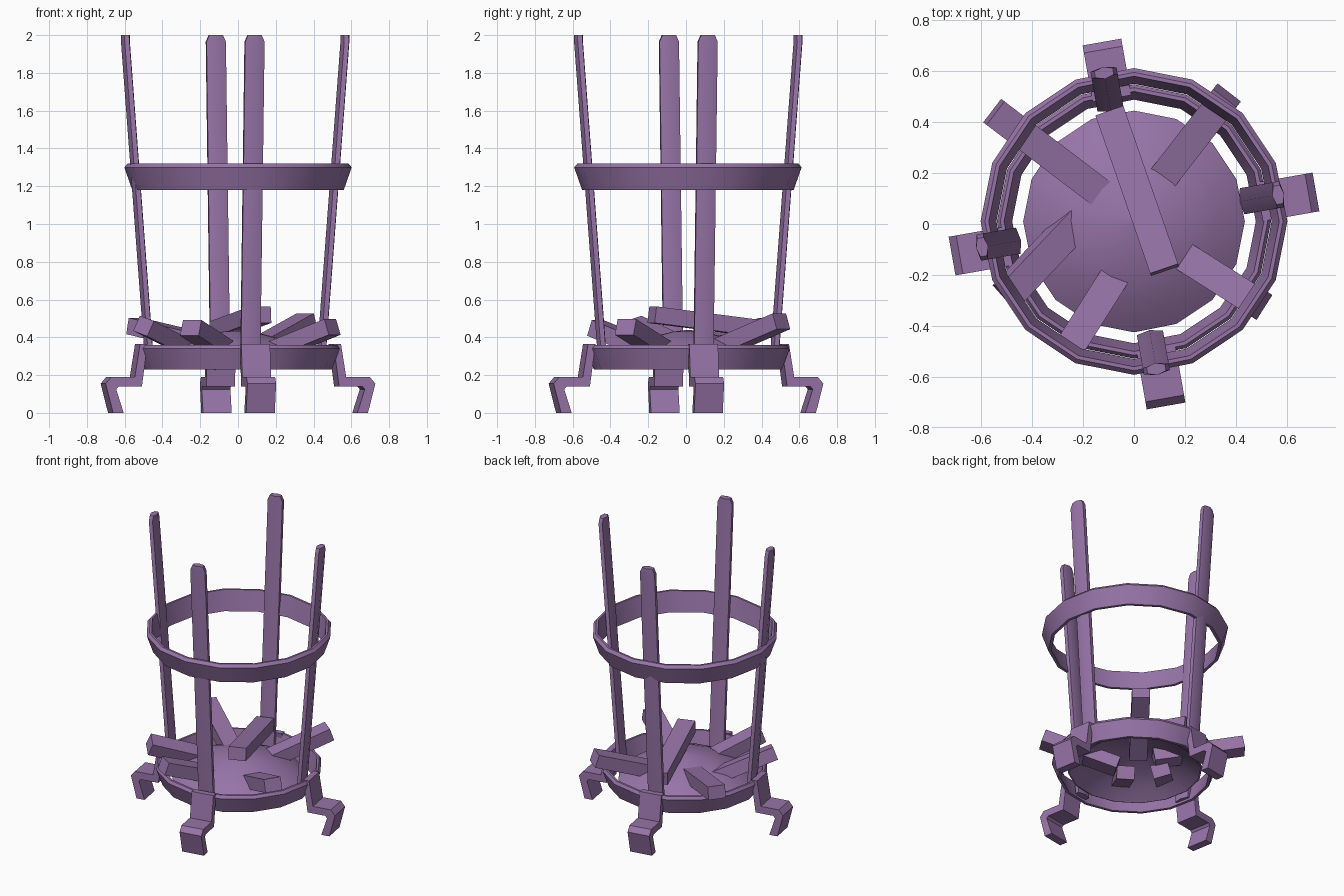
import bpy, bmesh
from math import sin, cos, pi, radians
from mathutils import Vector, Matrix

if "Cube" in bpy.data.objects:
    bpy.data.objects.remove(bpy.data.objects["Cube"])

purple = bpy.data.materials.new("dusty_purple")
COLOUR = (0.31, 0.175, 0.39, 1)
purple.use_nodes = True
purple.diffuse_color = COLOUR
purple.node_tree.nodes["Principled BSDF"].inputs["Base Color"].default_value = COLOUR

TILT = radians(10)   # the posts and feet are turned slightly off the axes
SIDES = 16


def loft(name, sections, loop=False, cap=True):
    """Skin a row of closed cross-sections into one object."""
    bm = bmesh.new()
    rows = [[bm.verts.new(p) for p in s] for s in sections]
    for a, b in zip(rows, rows[1:] + rows[:1] if loop else rows[1:]):
        n = len(a)
        for i in range(n):
            bm.faces.new((a[i], a[(i + 1) % n], b[(i + 1) % n], b[i]))
    if cap and not loop:
        bm.faces.new(rows[0])
        bm.faces.new(rows[-1])
    bmesh.ops.remove_doubles(bm, verts=bm.verts, dist=0.0001)
    bmesh.ops.recalc_face_normals(bm, faces=bm.faces)
    mesh = bpy.data.meshes.new(name)
    bm.to_mesh(mesh)
    bm.free()
    obj = bpy.data.objects.new(name, mesh)
    bpy.context.collection.objects.link(obj)
    mesh.materials.append(purple)
    bpy.ops.object.select_all(action="DESELECT")
    obj.select_set(True)
    bpy.context.view_layer.objects.active = obj
    bpy.ops.object.shade_smooth_by_angle(angle=radians(28))
    return obj


def lathe(name, profile, centre=(0, 0.01), loop=True):
    def circle(r, z):
        return [(centre[0] + r * cos(2 * pi * i / SIDES),
                 centre[1] + r * sin(2 * pi * i / SIDES), z) for i in range(SIDES)]
    return loft(name, [circle(r, z) for r, z in profile], loop=loop, cap=False)


# Flared hoops
lathe("upper_hoop", [(0.56, 1.18), (0.602, 1.3), (0.585, 1.32), (0.57, 1.32), (0.54, 1.18)])
lathe("lower_hoop", [(0.498, 0.23), (0.538, 0.34), (0.525, 0.36), (0.51, 0.36), (0.478, 0.23)])

# Shallow dome floor, hollow beneath
lathe("dome_floor", [(0.435, 0.27), (0.33, 0.345), (0.2, 0.4), (0.08, 0.43), (0.001, 0.44),
                     (0.001, 0.425), (0.2, 0.385), (0.33, 0.33), (0.425, 0.265)], loop=False)


# Leaning posts with flattened six-sided sections and chamfered tops
def post_section(r, z, width):
    half = [(0.024, 0), (0.013, 0.052 * width), (-0.013, 0.052 * width)]
    return [(r + s * x, s * y, z) for s in (1, -1) for x, y in half]


# Bent strap feet, drawn as a radial profile and given width
FOOT = [(0.54, 0.365), (0.568, 0.19), (0.695, 0.19), (0.725, 0.155), (0.685, 0),
        (0.628, 0), (0.668, 0.125), (0.655, 0.14), (0.53, 0.14), (0.5, 0.365)]

for k, side in enumerate(("left", "back", "right", "front")):
    turn = Matrix.Rotation(TILT + k * pi / 2, 4, "Z")
    post = loft(side + "_post", [post_section(0.459, 0.25, 1), post_section(0.59, 1.965, 1),
                                 post_section(0.59, 2.0, 0.7)])
    post.matrix_world = Matrix.Translation((-0.015, 0.012, 0)) @ turn
    foot = loft(side + "_foot", [[(r, w, z) for r, z in FOOT] for w in (-0.077, 0.077)])
    foot.matrix_world = turn


# Loose logs: each runs from a raised outer end down into the dome
def log(name, outer, inner, roll=0):
    a, b = Vector(outer), Vector(inner)
    axis = (b - a).normalized()
    across = axis.cross(Vector((0, 0, 1))).normalized()
    across.rotate(Matrix.Rotation(roll, 3, axis))
    up = across.cross(axis)
    loft(name, [[p + across * 0.058 * i + up * 0.044 * j
                 for i, j in ((-1, -1), (1, -1), (1, 1), (-1, 1))] for p in (a, b)])


log("top_log", (0.12, -0.18, 0.52), (-0.095, 0.44, 0.44))
log("back_right_log", (-0.55, 0.44, 0.46), (-0.09, 0.09, 0.35))
log("right_log", (-0.5, -0.28, 0.46), (-0.14, 0.1, 0.28), radians(15))
log("front_log", (-0.25, -0.48, 0.45), (0.01, -0.07, 0.28))
log("front_left_log", (0.5, -0.32, 0.455), (0.09, -0.06, 0.29))
log("back_left_log", (0.365, 0.505, 0.485), (0.05, 0.1, 0.31))
